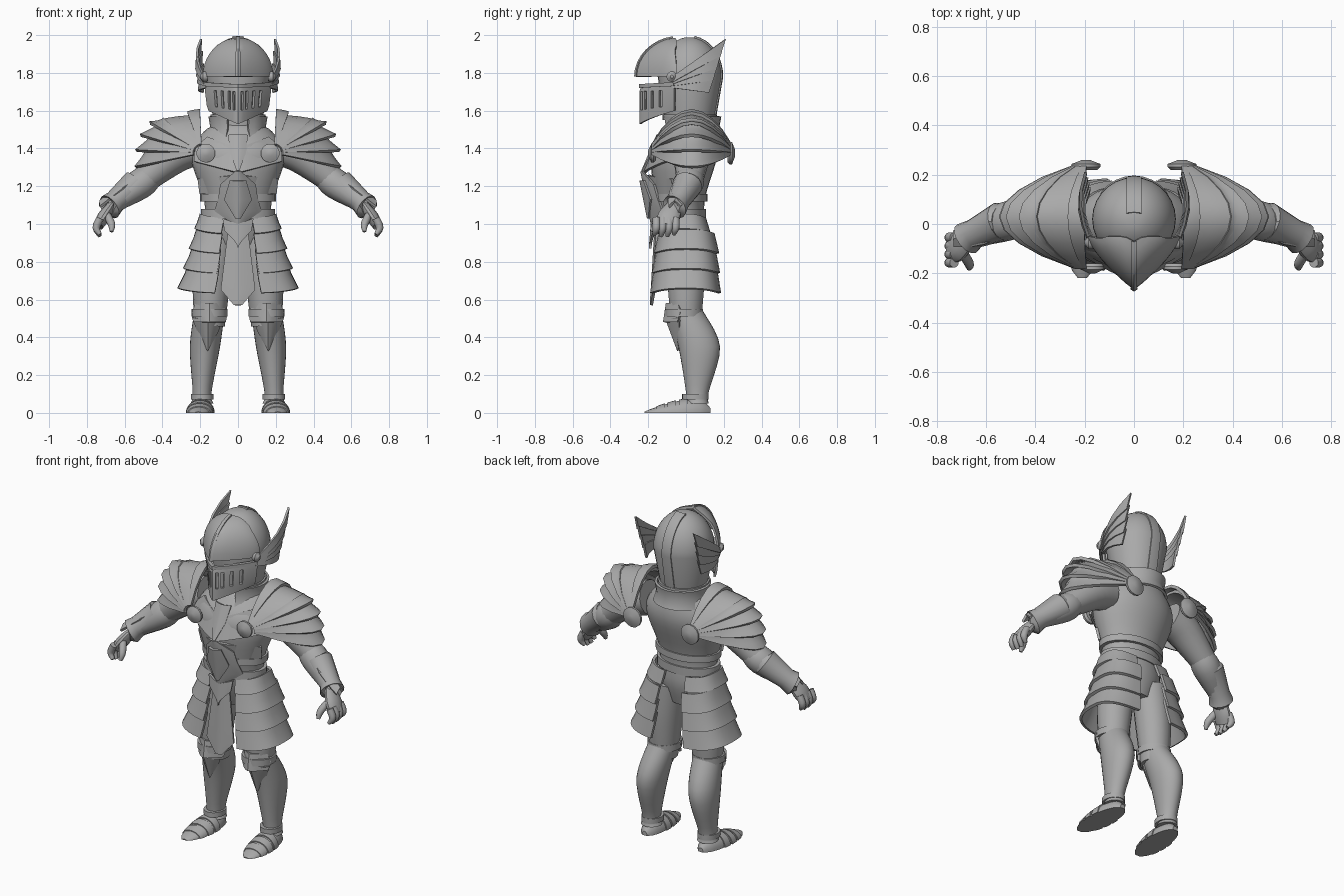
import bpy, bmesh
from math import sin, cos, pi, radians
from mathutils import Vector

if "Cube" in bpy.data.objects:
    bpy.data.objects.remove(bpy.data.objects["Cube"])

GREY = (0.4, 0.4, 0.4, 1)
steel = bpy.data.materials.new("steel_grey")
steel.use_nodes = True
steel.diffuse_color = GREY
steel.node_tree.nodes["Principled BSDF"].inputs["Base Color"].default_value = GREY


def steps(count):
    return [i / count for i in range(count + 1)]


def mix(start, end, t):
    return start + (end - start) * t


def spline(keys, count):
    """Smooth curve through tuples of numbers."""
    keys = [Vector(key) for key in keys]
    tangents = [(keys[min(k + 1, len(keys) - 1)] - keys[max(k - 1, 0)]) / 2 for k in range(len(keys))]
    result = [keys[0]]
    for a, b, out, into in zip(keys, keys[1:], tangents, tangents[1:]):
        for t in steps(count)[1:]:
            s = 1 - t
            result.append(a * s * s * (1 + 2 * t) + b * t * t * (3 - 2 * t) + out * t * s * s - into * t * t * s)
    return result


def grid(name, rows, closed=False, thick=0.0, mirror=False, skip=None):
    """Skin rows of points, then thicken, mirror and shade them."""
    bm = bmesh.new()
    verts = [[bm.verts.new(point) for point in row] for row in rows]
    width = len(rows[0])
    for r, (low, high) in enumerate(zip(verts, verts[1:])):
        for c in range(width if closed else width - 1):
            if skip and skip(r, c):
                continue
            d = (c + 1) % width
            bm.faces.new((low[c], low[d], high[d], high[c]))
    if closed:
        bm.faces.new(verts[0][::-1])
        bm.faces.new(verts[-1])
    bmesh.ops.remove_doubles(bm, verts=bm.verts, dist=0.0005)
    bmesh.ops.recalc_face_normals(bm, faces=bm.faces)
    mesh = bpy.data.meshes.new(name)
    bm.to_mesh(mesh)
    bm.free()
    mesh.materials.append(steel)
    part = bpy.data.objects.new(name, mesh)
    bpy.context.collection.objects.link(part)
    bpy.ops.object.select_all(action='DESELECT')
    part.select_set(True)
    bpy.context.view_layer.objects.active = part
    if thick:
        shell = part.modifiers.new("thickness", 'SOLIDIFY')
        shell.thickness, shell.offset = thick, 0
        bpy.ops.object.modifier_apply(modifier=shell.name)
    if mirror:
        part.modifiers.new("other_side", 'MIRROR')
        bpy.ops.object.modifier_apply(modifier="other_side")
    bpy.ops.object.shade_smooth_by_angle(angle=radians(35))


TURN = [2 * pi * t for t in steps(28)[:-1]]


def stack(name, keys, count=5, mirror=False):
    """Level elliptical rings: (z, x, y, x radius, y radius)."""
    grid(name, [[(x + rx * cos(a), y + ry * sin(a), z) for a in TURN]
                for z, x, y, rx, ry in spline(keys, count)], closed=True, mirror=mirror)


def band(name, bottom, top, x, y, rx, ry, mirror=False):
    """A raised hoop with square rims."""
    stack(name, [(z, x, y, rx * s, ry * s) for z, s in ((bottom, .9), (bottom, 1), (top, 1), (top, .9))], 1, mirror)


def limb(name, keys, count=4, squash=1.0):
    """Mirrored tube along a path: (x, y, z, radius)."""
    path = spline(keys, count)
    points = [key.xyz for key in path]
    rows = []
    for k, key in enumerate(path):
        along = (points[min(k + 1, len(path) - 1)] - points[max(k - 1, 0)]).normalized()
        side = Vector((1, 0, 0)) if abs(along.y) > .9 else Vector((0, 1, 0))
        side = (side - along * side.dot(along)).normalized()
        up = side.cross(along) * squash
        rows.append([points[k] + (up * cos(a) + side * sin(a)) * key.w for a in TURN[::2]])
    grid(name, rows, closed=True, mirror=True)


def disc(name, centre, offset, radius):
    """A domed boss facing along its offset."""
    profile = ((0, .8), (.3, 1), (.6, 1), (.7, .8), (1, .3))
    limb(name, [(*(Vector(centre) + Vector(offset) * t), radius * s) for t, s in profile], 1)


def crest(name, top, bottom, widths, front, end_front, sweep, lift=0.0, centre=0.0):
    """Keeled front plate with evenly spaced half widths, swept back at the edges."""
    rows = []
    for t, half in zip(steps(len(widths) - 1), widths):
        rows.append([(centre + half * s, mix(front, end_front, t) + half * sweep * abs(s) ** 1.4,
                      mix(top, bottom, t) + lift * abs(s)) for s in (u * 2 - 1 for u in steps(10))])
    grid(name, rows, thick=.014, mirror=centre != 0)


# torso, belts and collar
stack("torso", [(.83, 0, 0, .1, .07), (.96, 0, -.01, .17, .11), (1.13, 0, -.03, .18, .13),
                (1.36, 0, -.01, .25, .175), (1.49, 0, .02, .18, .13), (1.53, 0, .03, .1, .1)])
band("belt", 1.03, 1.08, 0, -.025, .195, .13)
band("waist_band", 1.12, 1.16, 0, -.025, .2, .14)
band("neck", 1.48, 1.6, 0, .02, .11, .1)
throat_gap = radians(22)
grid("collar", [[(r * sin(a), .03 - r * cos(a), z) for a in (mix(throat_gap, 2 * pi - throat_gap, t) for t in steps(24))]
                for z, r in ((1.46, .16), (1.51, .14), (1.57, .15))], thick=.014)

# front plates
crest("breastplate", 1.4, 1.27, (.16, .21, .23, .23), -.17, -.22, sweep=.5, lift=.06)
crest("throat_plate", 1.47, 1.28, (.05, .04, .005), -.15, -.23, sweep=.3)
crest("rib_plate", 1.26, 1.18, (.21, .2), -.2, -.18, sweep=.6, lift=-.02)
crest("belly_shield", 1.28, 1, (.01, .09, .1, .12, .02), -.235, -.18, sweep=.6)
crest("belly_boss", 1.23, 1.03, (.04, .07, .01), -.24, -.2, sweep=.5)
crest("buckle", 1, .87, (.08, .07, .005), -.18, -.19, sweep=.25, lift=.03)
crest("tabard", .98, .57, (.05, .06, .07, .08, .09, .02), -.16, -.185, sweep=.15)

# tassets: overlapping skirt lames on each hip
for k in range(4):
    top, bottom = 1.04 - .08 * k, .96 - .105 * k
    front, back = .155 + .01 * k, .125 + .04 * min(k, 1) + .005 * k
    rows = []
    for t in (0, .5, .9, 1):
        rx = mix(.195 + .018 * k, .225 + .03 * k, t ** 1.3)
        ry = mix(front, back, .5) - .025 * (1 - t)
        arc = [radians(mix(-78, 80, s)) for s in steps(16)]
        rows.append([(rx * cos(a) ** .6, (back - front) / 2 + ry * (1 if a > 0 else -1) * abs(sin(a)) ** .7,
                      mix(top, bottom, t) + .012 * cos(a * 2)) for a in arc])
    grid(f"tasset_{k + 1}", rows, thick=.016, mirror=True)

# legs
limb("thigh", [(.11, 0, .93, .1), (.14, 0, .7, .1), (.15, 0, .46, .08)])
stack("greave", [(.54, .15, 0, .08, .09), (.35, .175, .07, .08, .11), (.11, .19, .06, .05, .06),
                 (.05, .19, .06, .06, .06)], mirror=True)
band("knee_band", .51, .55, .15, -.01, .095, .1, mirror=True)
band("ankle_cuff", .07, .1, .19, .05, .06, .07, mirror=True)
crest("knee_cop", .58, .48, (.07, .09, .08), -.1, -.115, sweep=.9, centre=.15)
crest("knee_point", .49, .33, (.08, .05, .005), -.1, -.04, sweep=.8, lift=.02, centre=.16)


def shoe(name, start, end, grow=0.0):
    """A flat-soled slice of the foot, from heel (zero) to toe (one)."""
    rows = []
    for t in (mix(start, end, s) for s in steps(12)):
        round_off = sin(pi * mix(.01, .99, t)) ** .4
        half, height = (.07 + grow) * round_off, (mix(.1, .025, t) + grow) * round_off
        rows.append([(.19 + .02 * t + half * cos(a), mix(.13, -.22, t), max(height * sin(a), 0)) for a in TURN])
    grid(name, rows, closed=True, mirror=True)


shoe("sabaton", 0, 1)
for k in range(3):
    shoe(f"sabaton_lame_{k + 1}", .35 + .17 * k, .48 + .17 * k, grow=.006)

# arms
limb("upper_arm", [(.22, .03, 1.41, .1), (.33, .03, 1.37, .1), (.5, .02, 1.23, .07)])
limb("forearm", [(.44, .03, 1.27, .06), (.52, .01, 1.21, .08), (.68, -.06, 1.09, .04)])
limb("vambrace", [(.53, .01, 1.22, .07), (.54, .01, 1.21, .08), (.65, -.04, 1.12, .06),
                  (.68, -.06, 1.09, .07), (.69, -.07, 1.09, .05)], 1)
elbow, wrist = Vector((.48, .02, 1.31)), Vector((.73, -.06, 1.12))
grid("elbow_point", [[elbow.lerp(wrist, t) + Vector((0, s * mix(.03, .06, sin(pi * t)), -.03 * abs(s)))
                      for s in (-1, -.5, 0, .5, 1)] for t in steps(4)], thick=.014, mirror=True)

# hands
limb("palm", [(.67, -.06, 1.1, .04), (.71, -.09, 1.04, .06), (.74, -.11, .99, .05)], squash=.55)
for k in range(4):
    y, curl = -.055 - .034 * k, .01 * abs(k - 1.5)
    limb(f"finger_{k + 1}", [(.73, y, 1.03, .02), (.75, y, .98, .02), (.73, y - .01, .93 + curl, .01)])
limb("thumb", [(.7, -.11, 1.06, .02), (.67, -.16, 1, .02), (.67, -.18, .96, .01)])


# pauldrons: angular lames fanning about a front-to-back axis, flared at the outer edge
def lame(name, start, end, inner, outer):
    rows = []
    for s in steps(4):
        angle, reach = radians(mix(start, end, s)), mix(inner, outer, s * s)
        rows.append([(.19 + r * cos(angle), mix(-.175, .235, t), 1.375 + r * sin(angle)) for t, r in
                     ((t, mix(.045, reach, max(sin(pi * t), 0) ** .85)) for t in steps(8))])
    grid(name, rows, thick=.018, mirror=True)


lame("pauldron_rim", 87, 70, .225, .225)
lame("pauldron_top", 80, 32, .2, .3)
lame("pauldron_trim", 42, 30, .27, .32)
for k in range(3):
    lame(f"pauldron_lame_{k + 1}", 36 - 15 * k, 16 - 14 * k, .27 + .01 * k, .34 + .01 * k)
disc("front_boss", (.17, -.16, 1.375), (0, -.04, 0), .05)
disc("back_boss", (.195, .22, 1.375), (0, .04, 0), .06)

# helmet shell with a raised middle ridge
dome = [(1.55, .13)] + [(1.78 + .21 * sin(a), .17 * cos(a)) for a in (pi / 2 * t for t in steps(10)[:-1])]
stack("helmet_dome", [(z, 0, .02, r, r) for z, r in dome], 1)
grid("helmet_ridge", [[(x, .02 + r - abs(x) / 8, z) for x in (-.03, 0, .03)] for z, r in dome], thick=.014)
band("helmet_hem", 1.55, 1.58, 0, .02, .145, .145)


# raised brow visor with a notched upper edge, and its keel
def brow(u, t, grow=0.0):
    tilt = mix(.12 * cos(8 * u), pi / 2, t)
    height, depth = .2 * max(1 - u * u, 0) ** .5 + grow, .21 * (1 - abs(u)) ** .7 + grow
    return .18 * u, -.05 - depth * sin(tilt) ** 1.1 if tilt > 0 else -.05, 1.78 + height * cos(tilt)


grid("brow_visor", [[brow(sin(pi * (s - .5)), t) for s in steps(20)] for t in steps(8)], thick=.014)
grid("brow_keel", [[brow(u, t, .008) for u in (-.05, 0, .05)] for t in steps(8)], thick=.014)


# slotted face visor over a plain liner
def face_row(z, half, lift, depth=.18):
    return [(half * u, -.06 - depth * (1 - abs(u) ** 1.3), z + lift * abs(u)) for u in (t * 2 - 1 for t in steps(28))]


grid("face_visor", [face_row(1.73, .17, .01, .17), face_row(1.7, .17, .01), face_row(1.6, .16, .03),
                    face_row(1.53, .15, .07)],
     thick=.014, skip=lambda r, c: r == 1 and min(c, 27 - c) in (4, 7, 10, 12))
grid("visor_liner", [face_row(1.72, .15, .01, .15), face_row(1.57, .14, .06, .15)], thick=.01)
grid("visor_rim", [face_row(1.72, .175, .01), face_row(1.74, .175, .01)], thick=.02)
disc("visor_pivot", (.16, -.075, 1.78), (.04, 0, 0), .028)

# helmet wings, four overlapping feathers a side
for k in range(4):
    root, tip = Vector((-.07, 1.78 - .01 * k)), Vector((.21 - .02 * k, 1.98 - .065 * k))
    rows = []
    for t in steps(4):
        y, z = root.lerp(tip, t)
        x = .178 + .04 * sin(pi * t * .85) - .005 * k
        rows.append([(x, y, z), (x + .004, y - .03 * t, z - .03 - .06 * t)])
    grid(f"wing_feather_{k + 1}", rows, thick=.012, mirror=True)
